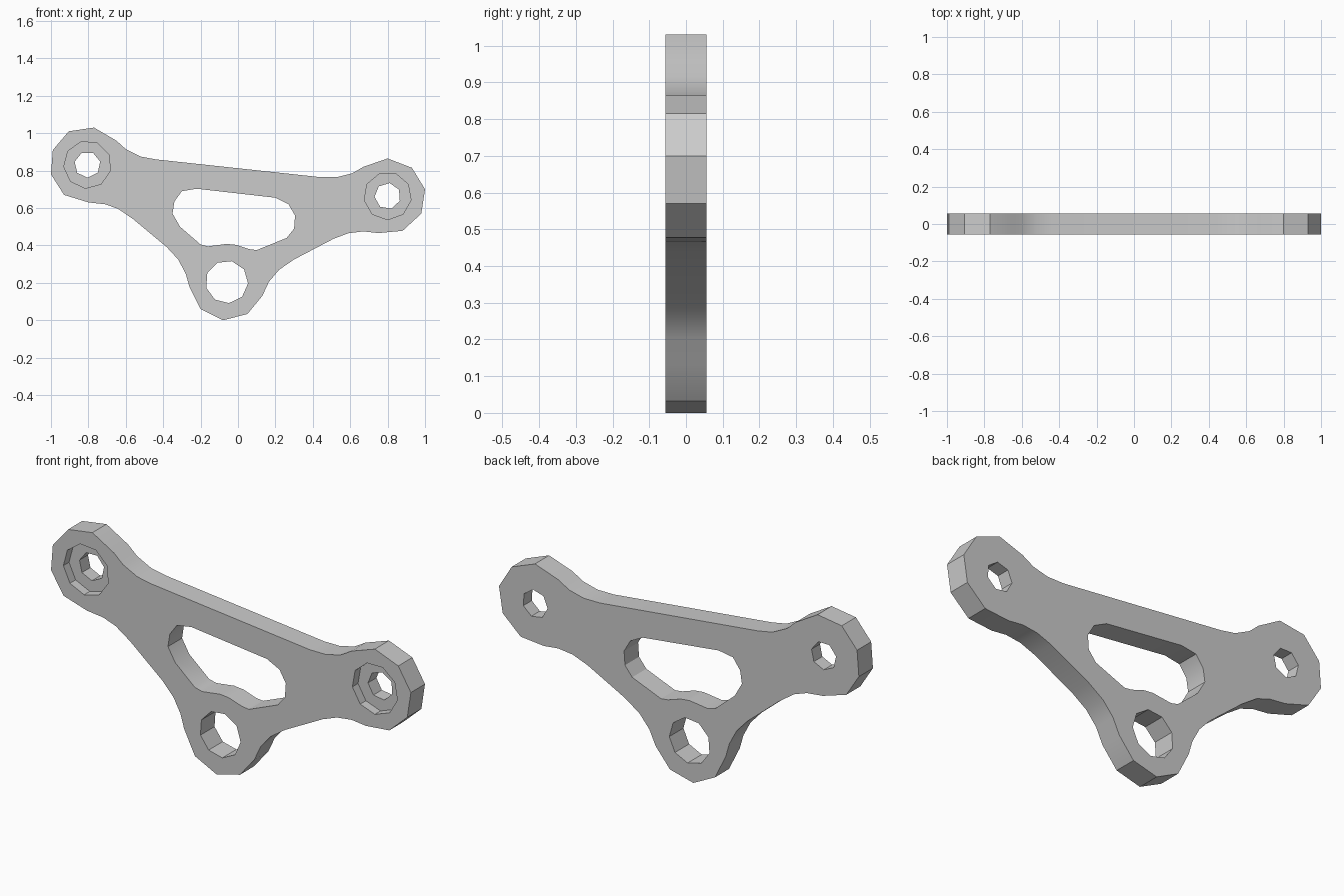
import bpy
from math import cos, sin, radians

if "Cube" in bpy.data.objects:
    bpy.data.objects.remove(bpy.data.objects["Cube"], do_unlink=True)

HALF = 0.056  # half of the plate thickness

metal = bpy.data.materials.new("light_grey_metal")
metal.use_nodes = True
grey = (0.6, 0.6, 0.6, 1)
metal.diffuse_color = grey
metal.node_tree.nodes["Principled BSDF"].inputs["Base Color"].default_value = grey


def prism(name, profile, front, back):
    """Extrude an x-z profile along y."""
    n = len(profile)
    verts = [(x, y, z) for y in (front, back) for x, z in profile]
    faces = [tuple(range(n)), tuple(range(2 * n - 1, n - 1, -1))]
    faces += [(i, i + n, (i + 1) % n + n, (i + 1) % n) for i in range(n)]
    mesh = bpy.data.meshes.new(name)
    mesh.from_pydata(verts, [], faces)
    mesh.materials.append(metal)
    obj = bpy.data.objects.new(name, mesh)
    bpy.context.collection.objects.link(obj)
    bpy.context.view_layer.objects.active = obj
    bpy.ops.object.select_all(action="DESELECT")
    obj.select_set(True)
    bpy.ops.object.mode_set(mode="EDIT")
    bpy.ops.mesh.select_all(action="SELECT")
    bpy.ops.mesh.normals_make_consistent(inside=False)
    bpy.ops.object.mode_set(mode="OBJECT")
    return obj


def ring(x, z, radius, sides, turn):
    angles = [radians(turn + 360 * i / sides) for i in range(sides)]
    return [(x + radius * cos(a), z + radius * sin(a)) for a in angles]


# Plate outline, from the upper eye round to the right eye, the foot and back
outline = [
    (-.77, 1.03), (-.65, .96), (-.60, .915), (-.52, .875), (-.44, .86),
    (.44, .765), (.53, .765), (.61, .785), (.67, .82), (.80, .865),
    (.93, .815), (1, .70), (.98, .57), (.88, .478), (.75, .466),
    (.67, .475), (.59, .465), (.51, .435), (.30, .325), (.22, .27),
    (.165, .205), (.13, .13), (.05, .033), (-.08, 0), (-.20, .06),
    (-.26, .18), (-.28, .25), (-.32, .325), (-.38, .39), (-.56, .54),
    (-.64, .595), (-.71, .62), (-.80, .63), (-.93, .67), (-1, .78),
    (-.99, .91), (-.905, 1.01)]
window = [
    (-.22, .703), (.20, .655), (.27, .62), (.305, .56), (.30, .49),
    (.26, .44), (.10, .375), (.06, .38), (-.01, .403), (-.06, .408),
    (-.16, .395), (-.20, .405), (-.31, .50), (-.35, .57), (-.34, .635),
    (-.30, .69)]

plate = prism("bracket_plate", outline, -HALF, HALF)

# Openings: window, foot hole, and a stepped bolt hole in each eye
THROUGH = 0.2
RECESS = -HALF + 0.045
cuts = [
    ("window_cutter", window, THROUGH),
    ("foot_hole_cutter", ring(-.06, .205, .114, 9, 76), THROUGH),
]
for side, x, z, turn in (("right", -.805, .832, 105), ("left", .80, .664, 70)):
    cuts.append((side + "_recess_cutter", ring(x, z, .127, 9, turn), RECESS))
    cuts.append((side + "_bolt_cutter", ring(x, z, .07, 7, turn + 11), THROUGH))

for name, profile, back in cuts:
    cutter = prism(name, profile, -THROUGH, back)
    cutter.hide_render = True
    bpy.ops.object.select_all(action="DESELECT")
    plate.select_set(True)
    bpy.context.view_layer.objects.active = plate
    mod = plate.modifiers.new(name, "BOOLEAN")
    mod.operation = "DIFFERENCE"
    mod.solver = "EXACT"
    mod.object = cutter
    bpy.ops.object.modifier_apply(modifier=mod.name)
    bpy.data.objects.remove(cutter, do_unlink=True)

# Soft blends along the rim, crisp edges elsewhere
bpy.ops.object.shade_smooth_by_angle(angle=radians(28))
